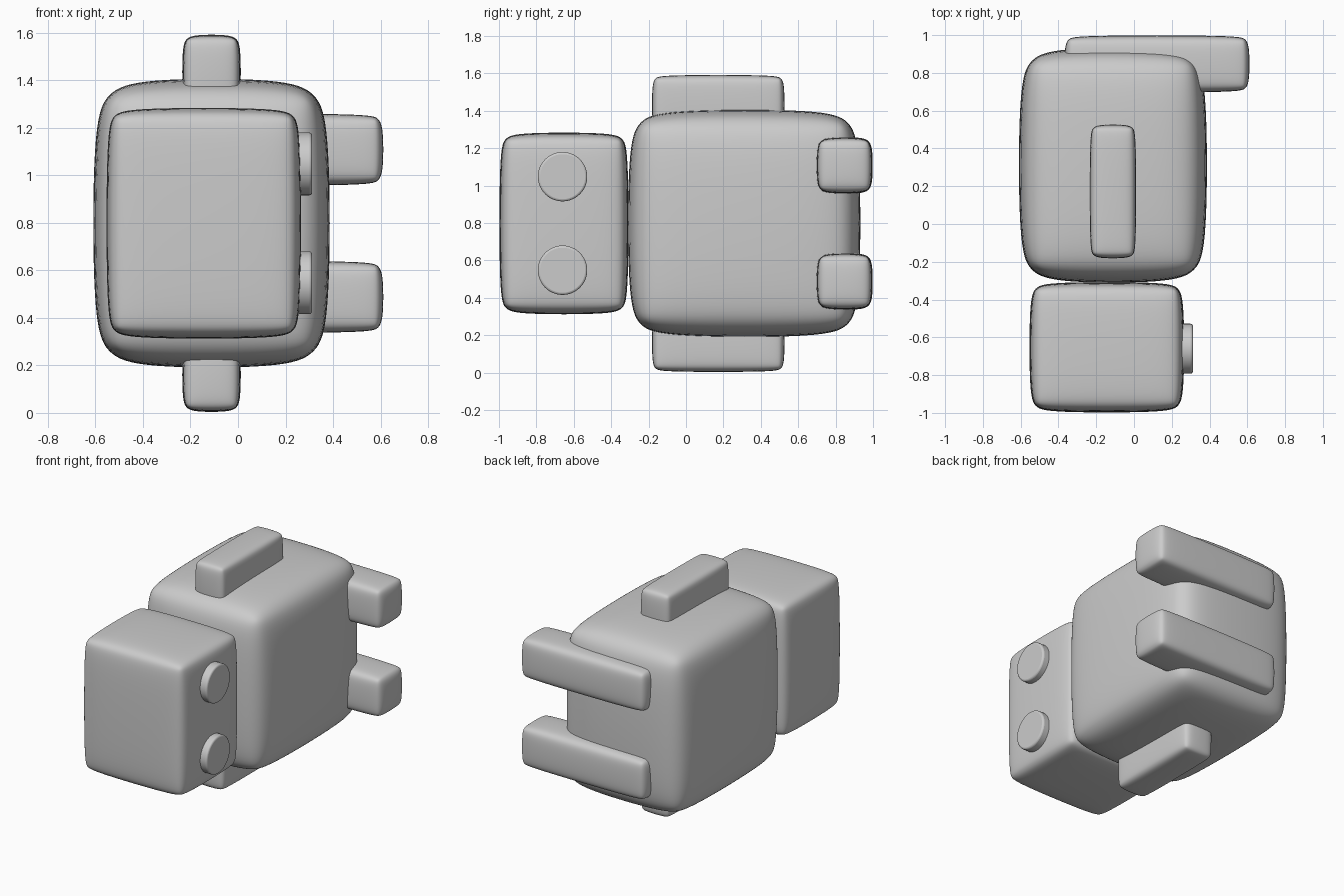
import bpy
from math import pi

if "Cube" in bpy.data.objects:
    bpy.data.objects.remove(bpy.data.objects["Cube"])


def finish(ob, bevel, segments, subdiv):
    m = ob.modifiers.new("Bevel", 'BEVEL')
    m.width, m.segments, m.limit_method = bevel, segments, 'ANGLE'
    if subdiv:
        s = ob.modifiers.new("Subdivision", 'SUBSURF')
        s.levels = s.render_levels = subdiv


def soft_box(name, x, y, z, bevel):
    """Pillow-edged box spanning the given (min, max) ranges."""
    spans = (x, y, z)
    bpy.ops.mesh.primitive_cube_add(size=1, location=[(a + b) / 2 for a, b in spans])
    ob = bpy.context.object
    ob.name = name
    ob.scale = [b - a for a, b in spans]
    bpy.ops.object.transform_apply(location=False, rotation=False, scale=True)
    bpy.ops.object.shade_smooth()
    finish(ob, bevel, 2, 3)
    return ob


def eye_disc(name, z):
    bpy.ops.mesh.primitive_cylinder_add(vertices=48, radius=0.132, depth=0.12,
                                        location=(0.252, -0.66, z), rotation=(0, pi / 2, 0))
    ob = bpy.context.object
    ob.name = name
    bpy.ops.object.shade_smooth_by_angle(angle=0.7)
    finish(ob, 0.012, 3, 0)


# Head and torso
soft_box("head", (-0.556, 0.268), (-1.0, -0.305), (0.31, 1.286), 0.10)
soft_box("torso", (-0.614, 0.391), (-0.315, 0.937), (0.186, 1.411), 0.20)

# Mirrored pairs about the mid height z = 0.8
MID = 0.798
for side, s in (("left", 1), ("right", -1)):
    def zs(a, b):
        return tuple(sorted((MID + s * a, MID + s * b)))
    soft_box(side + "_arm", (-0.236, 0.013), (-0.183, 0.528), zs(0.48, 0.795), 0.055)
    soft_box(side + "_leg", (-0.37, 0.613), (0.695, 1.0), zs(0.157, 0.463), 0.065)
    eye_disc(side + "_eye", MID + s * 0.25)
